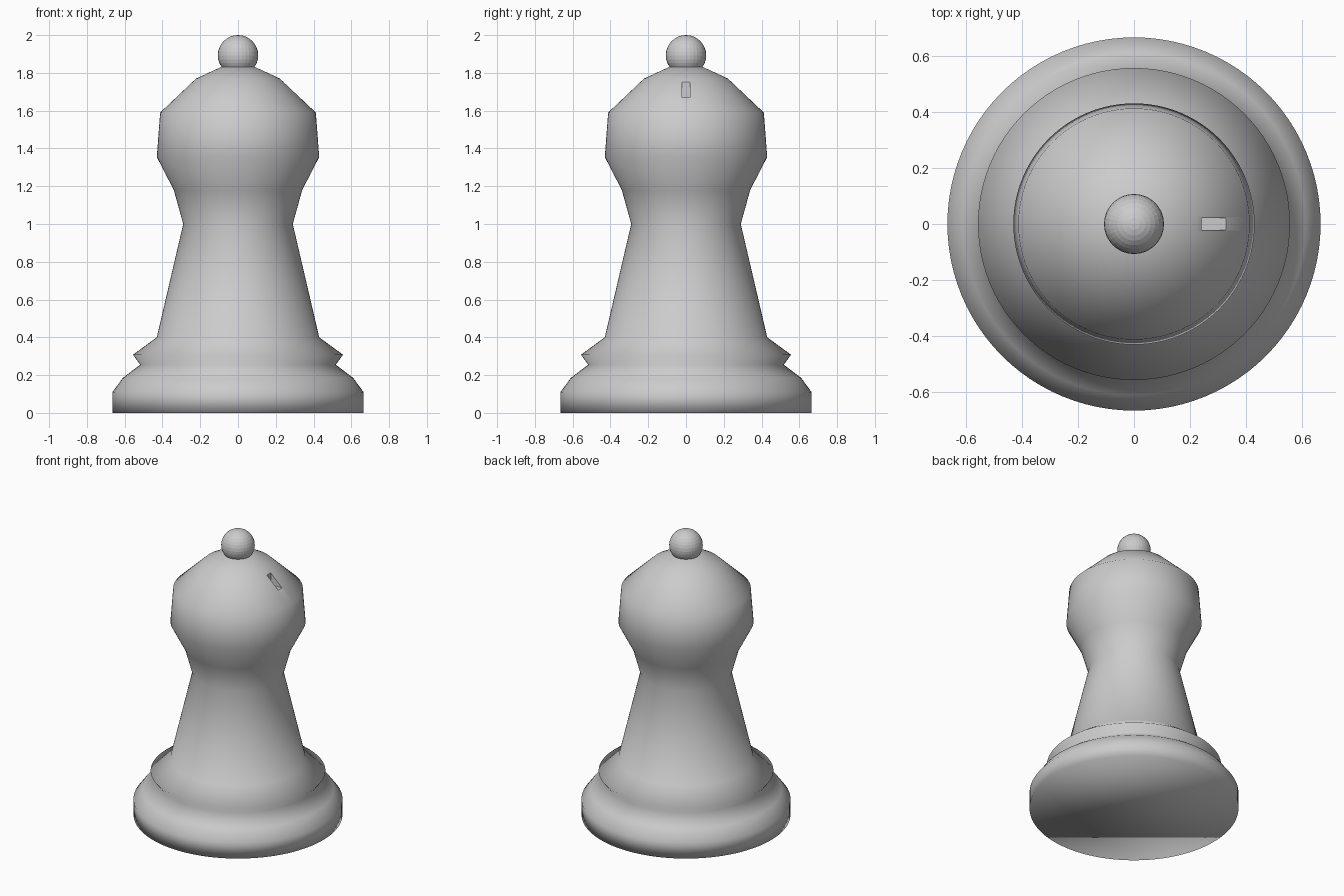
import bpy, bmesh, math

if "Cube" in bpy.data.objects:
    bpy.data.objects.remove(bpy.data.objects["Cube"])

SEGMENTS = 96
# Half outline of the turned body: radius, height
PROFILE = [(0.665, 0), (0.665, 0.11), (0.61, 0.185), (0.518, 0.255),
           (0.556, 0.308), (0.43, 0.4), (0.29, 1.0), (0.34, 1.18),
           (0.43, 1.355), (0.412, 1.59), (0.222, 1.77), (0.088, 1.832)]


def lathe(name, profile):
    bm = bmesh.new()
    rings = []
    for r, z in profile:
        rings.append([bm.verts.new((r * math.cos(2 * math.pi * i / SEGMENTS),
                                    r * math.sin(2 * math.pi * i / SEGMENTS), z))
                      for i in range(SEGMENTS)])
    for a, b in zip(rings, rings[1:]):
        for i in range(SEGMENTS):
            j = (i + 1) % SEGMENTS
            bm.faces.new((a[i], a[j], b[j], b[i]))
    bm.faces.new(rings[0][::-1])
    bm.faces.new(rings[-1])
    for f in bm.faces:
        f.smooth = True
    mesh = bpy.data.meshes.new(name)
    bm.to_mesh(mesh)
    bm.free()
    obj = bpy.data.objects.new(name, mesh)
    bpy.context.collection.objects.link(obj)
    return obj


# Turned body with foot, collar, stem and head
body = lathe("body", PROFILE)

# Small notch in the head
bpy.ops.mesh.primitive_cube_add(size=1, location=(0.34, 0, 1.77))
cutter = bpy.context.object
cutter.name = "notch_cutter"
cutter.scale = (0.2, 0.042, 0.2)
cutter.hide_render = True
cutter.hide_set(True)
cut = body.modifiers.new("notch", 'BOOLEAN')
cut.operation = 'DIFFERENCE'
cut.solver = 'EXACT'
cut.object = cutter

# Ball finial
bpy.ops.mesh.primitive_uv_sphere_add(segments=32, ring_count=16, radius=0.107,
                                     location=(0, 0, 1.893))
bpy.context.object.name = "finial"
